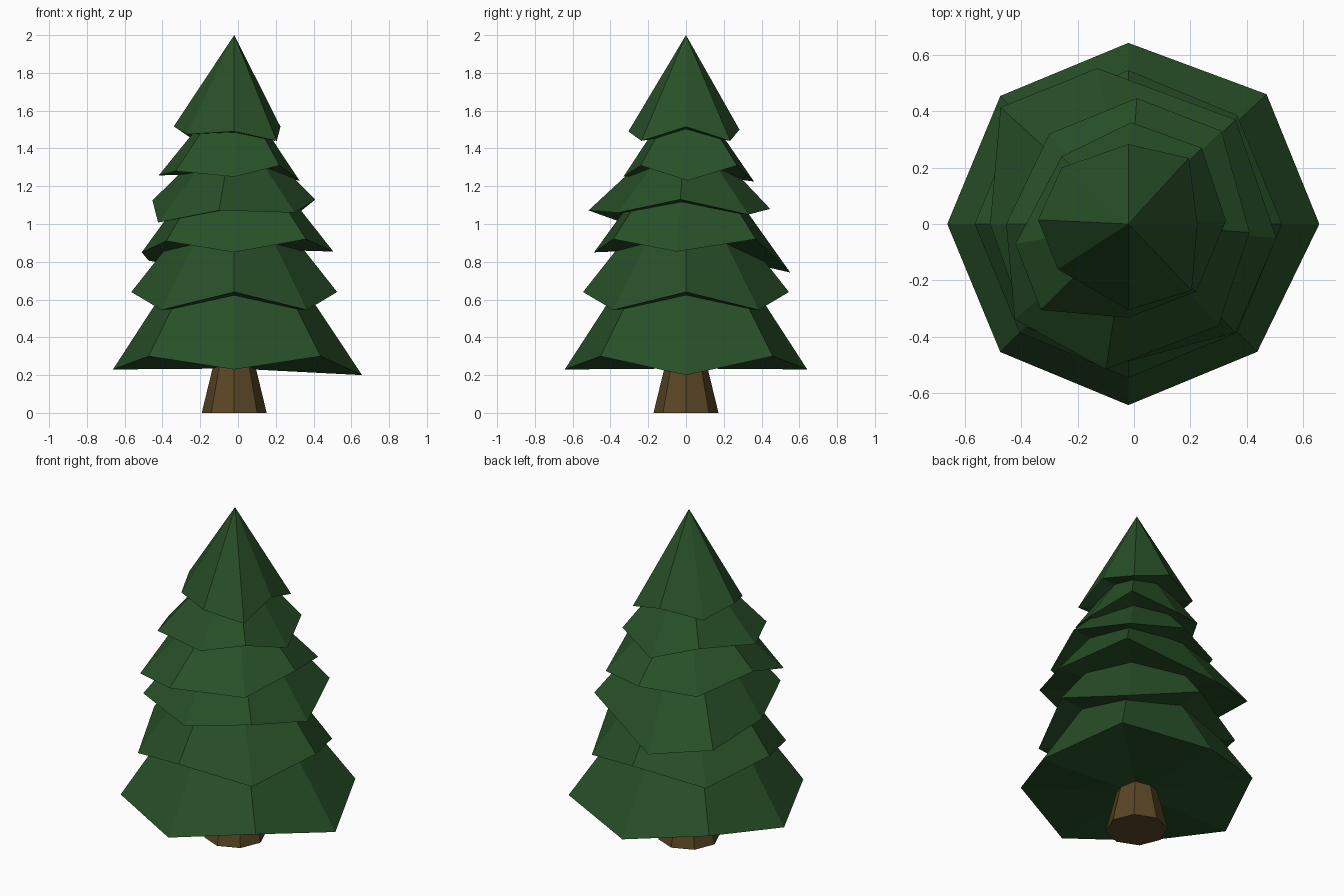
import bpy, bmesh, math

if "Cube" in bpy.data.objects:
    bpy.data.objects.remove(bpy.data.objects["Cube"])

AXIS_X = -0.02


def material(name, rgb):
    m = bpy.data.materials.new(name)
    m.diffuse_color = (*rgb, 1)
    m.use_nodes = True
    m.node_tree.nodes["Principled BSDF"].inputs["Base Color"].default_value = m.diffuse_color
    return m


green = material("pine green", (0.021, 0.08, 0.021))
brown = material("bark brown", (0.10, 0.06, 0.019))


def add_object(name, bm, mat):
    bmesh.ops.recalc_face_normals(bm, faces=bm.faces[:])
    me = bpy.data.meshes.new(name)
    bm.to_mesh(me)
    bm.free()
    me.materials.append(mat)
    bpy.context.collection.objects.link(bpy.data.objects.new(name, me))


def ring(radius, z_axis, z_diag):
    """Octagon whose corners alternate between two heights."""
    return [(AXIS_X + radius * math.cos(i * math.pi / 4),
             radius * math.sin(i * math.pi / 4),
             z_diag if i % 2 else z_axis) for i in range(8)]


def branch_tier(name, rim, top, base):
    """Uneven eight-sided cone with a pleated underside."""
    bm = bmesh.new()
    verts = [bm.verts.new(p) for p in rim]
    tip = bm.verts.new((AXIS_X, 0, top))
    core = bm.verts.new((AXIS_X, 0, base))
    for a, b in zip(verts, verts[1:] + verts[:1]):
        bm.faces.new((a, b, tip))
        bm.faces.new((b, a, core))
    add_object(name, bm, green)


# Trunk: tapered octagon
bm = bmesh.new()
low = [bm.verts.new(p) for p in ring(0.172, 0, 0)]
high = [bm.verts.new(p) for p in ring(0.07, 0.42, 0.42)]
bm.faces.new(low)
bm.faces.new(high)
for i in range(8):
    j = (i + 1) % 8
    bm.faces.new((low[i], low[j], high[j], high[i]))
add_object("trunk", bm, brown)

# Two lowest tiers: regular rims, one corner drooping
bottom = ring(0.642, 0.23, 0.30)
bottom[0] = (0.657, 0.0, 0.20)
bottom[7] = (0.437, -0.453, 0.30)
bottom[1] = (0.47, 0.46, 0.30)
branch_tier("branch_tier_1", bottom, 1.22, 0.235)
branch_tier("branch_tier_2", ring(0.545, 0.64, 0.545), 1.33, 0.58)

# Irregular upper tiers, rims listed anticlockwise from the right
branch_tier("branch_tier_3", [
    (0.505, -0.05, 0.854), (0.36, 0.37, 0.92), (-0.13, 0.552, 0.743),
    (-0.473, 0.414, 0.806), (-0.51, 0, 0.85), (-0.38, -0.37, 0.91),
    (-0.02, -0.487, 0.85), (0.36, -0.385, 0.92)], 1.52, 0.87)
branch_tier("branch_tier_4", [
    (0.41, -0.03, 1.13), (0.31, 0.33, 1.05), (0.01, 0.446, 1.08),
    (-0.30, 0.32, 1.05), (-0.453, 0, 1.125), (-0.423, -0.338, 1.008),
    (-0.10, -0.516, 1.072), (0.30, -0.36, 1.06)], 1.55, 1.08)
branch_tier("branch_tier_5", [
    (0.326, 0.01, 1.23), (0.24, 0.27, 1.31), (-0.01, 0.36, 1.225),
    (-0.256, 0.24, 1.30), (-0.42, -0.07, 1.257), (-0.33, -0.305, 1.28),
    (-0.02, -0.332, 1.25), (0.22, -0.24, 1.31)], 1.75, 1.27)
branch_tier("branch_tier_6_top", [
    (0.225, 0, 1.515), (0.195, 0.234, 1.44), (-0.02, 0.283, 1.50),
    (-0.256, 0.20, 1.46), (-0.34, 0.015, 1.517), (-0.27, -0.16, 1.475),
    (-0.02, -0.305, 1.49), (0.205, -0.236, 1.44)], 2.0, 1.48)
